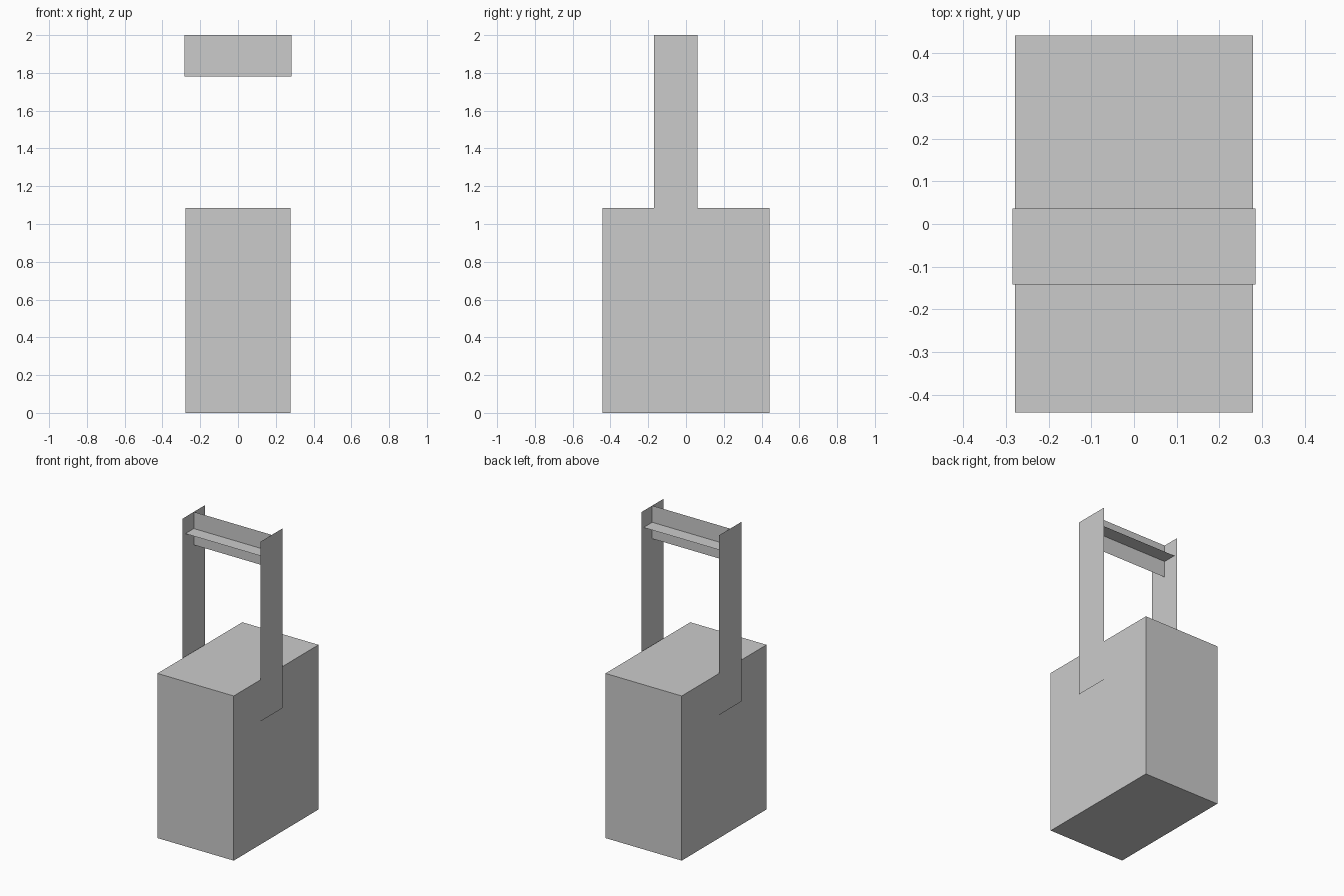
import bpy

if "Cube" in bpy.data.objects:
    bpy.data.objects.remove(bpy.data.objects["Cube"])


def mesh_object(name, verts, faces):
    mesh = bpy.data.meshes.new(name)
    mesh.from_pydata(verts, [], faces)
    obj = bpy.data.objects.new(name, mesh)
    bpy.context.collection.objects.link(obj)
    return obj


HALF_W = 0.284          # half width of the handle
Y_MID = -0.054          # centre line of the handle

# Solid body
bpy.ops.mesh.primitive_cube_add(size=1, location=(0, 0, 0.5425))
body = bpy.context.object
body.name = "body"
body.scale = (0.556, 0.883, 1.085)

# Flat side straps, overlapping the upper body
y0, y1, z0, z1 = -0.17, 0.06, 0.816, 2.0
for side, s in (("left", -1), ("right", 1)):
    x = s * HALF_W
    loop = [(x, y0, z0), (x, y1, z0), (x, y1, z1), (x, y0, z1)]
    mesh_object(f"{side}_strap", loop[::s], [(0, 1, 2, 3)])

# Handle grip: two crossed flat sheets
mesh_object("grip_upright",
            [(-HALF_W, Y_MID, 1.782), (HALF_W, Y_MID, 1.782),
             (HALF_W, Y_MID, 2.0), (-HALF_W, Y_MID, 2.0)], [(0, 1, 2, 3)])
mesh_object("grip_flat",
            [(-HALF_W, -0.142, 1.89), (HALF_W, -0.142, 1.89),
             (HALF_W, 0.036, 1.89), (-HALF_W, 0.036, 1.89)], [(0, 1, 2, 3)])
